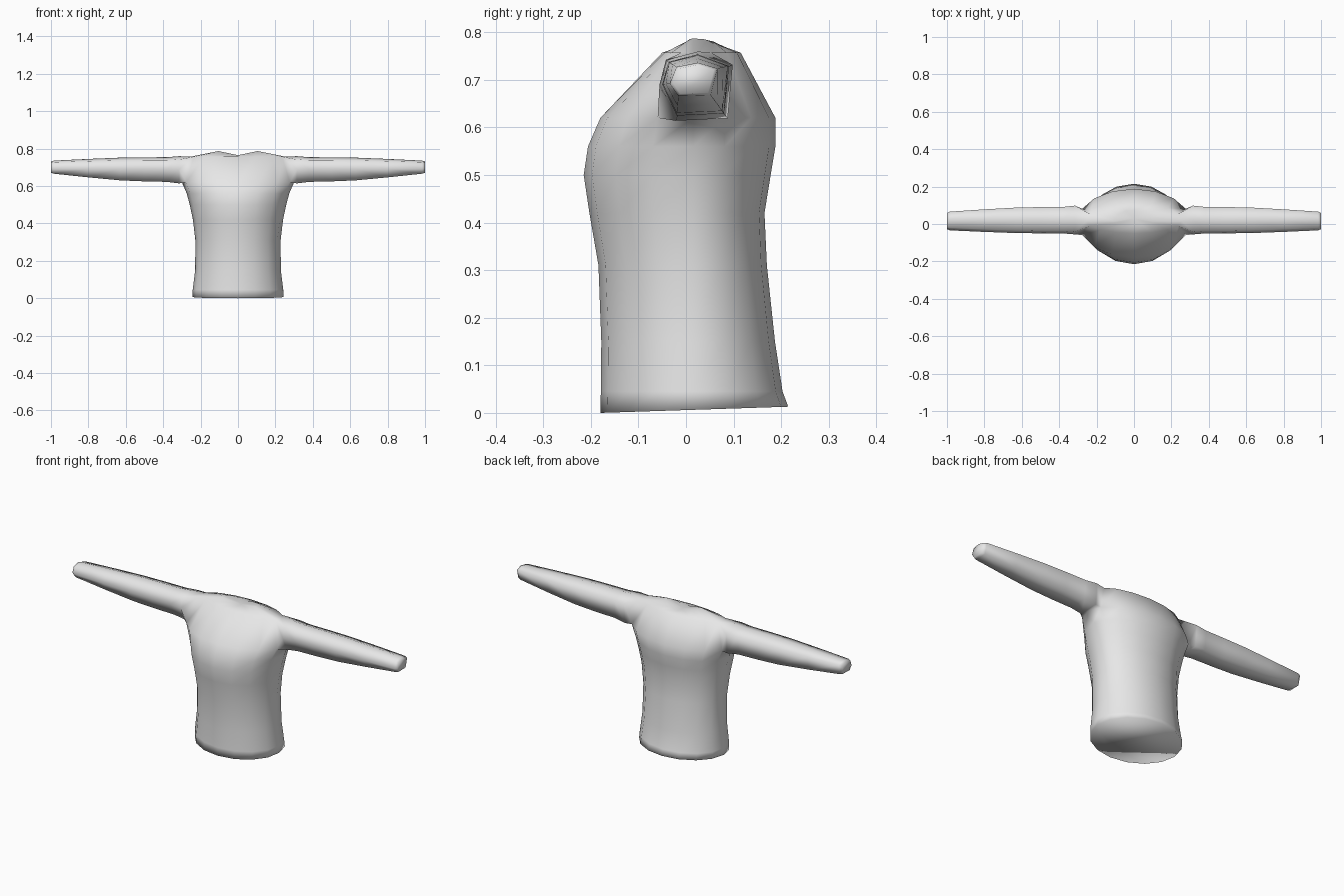
import bpy, bmesh, math

if "Cube" in bpy.data.objects:
    bpy.data.objects.remove(bpy.data.objects["Cube"])

SIDES = 16
Y0 = 0.015          # depth of the side seam

# torso rings: height, half width, front y, back y
RINGS = [
    (0.00, 0.243, -0.180, 0.215),
    (0.045, 0.242, -0.179, 0.203),
    (0.15, 0.229, -0.178, 0.187),
    (0.31, 0.228, -0.184, 0.170),
    (0.42, 0.241, -0.203, 0.165),
    (0.50, 0.258, -0.215, 0.178),
    (0.56, 0.274, -0.206, 0.188),
    (0.62, 0.300, -0.180, 0.188),
    (0.757, 0.255, -0.050, 0.115),
    (0.787, 0.105, -0.005, 0.075),
]
ARM_BAND = 7        # the sleeves grow out of the band above this ring

# sleeve outline (y, z) at the shoulder and at the cuff
SHOULDER = [(-0.053, 0.690), (-0.020, 0.617), (0.085, 0.622),
            (0.095, 0.730), (0.025, 0.757), (-0.040, 0.740)]
CUFF = [(-0.034, 0.692), (-0.016, 0.666), (0.052, 0.668),
        (0.066, 0.724), (0.025, 0.736), (-0.020, 0.727)]
# sleeve stations: x, blend towards the cuff, swelling
STATIONS = [(0.315, 0.0, 1.04), (0.38, 0.08, 0.98), (0.50, 0.16, 1.0),
            (0.63, 0.30, 1.02), (0.80, 0.62, 1.02), (0.985, 1.0, 1.0),
            (1.0, 1.0, 0.86)]

bm = bmesh.new()

# torso
rings = []
for level, (z, rx, yf, yb) in enumerate(RINGS):
    ring = []
    for i in range(SIDES):
        a = 2 * math.pi * i / SIDES
        x, s = rx * math.cos(a), math.sin(a)
        y = Y0 + s * ((yb - Y0) if s > 0 else (Y0 - yf))
        zz = z
        if level == 0:                       # hem rises slightly to the back
            zz += 0.013 * (y + 0.18) / 0.395
        if level == len(RINGS) - 1:          # neckline dips in the middle
            zz -= 0.022 * (1 - abs(x) / rx)
        ring.append(bm.verts.new((x, y, zz)))
    rings.append(ring)

arm_columns = {SIDES - 1, 0, SIDES // 2 - 1, SIDES // 2}
for level in range(len(rings) - 1):
    lo, hi = rings[level], rings[level + 1]
    for i in range(SIDES):
        if level == ARM_BAND and i in arm_columns:
            continue                         # armhole
        j = (i + 1) % SIDES
        bm.faces.new((lo[i], lo[j], hi[j], hi[i]))

# closed hem and neck
bm.faces.new(rings[0][::-1])
neck = bm.verts.new((0, 0.03, 0.764))
for i in range(SIDES):
    bm.faces.new((rings[-1][i], rings[-1][(i + 1) % SIDES], neck))


# sleeves
def sleeve(side):
    lo, hi = rings[ARM_BAND], rings[ARM_BAND + 1]
    mid = 0 if side > 0 else SIDES // 2
    front, back = (mid - side) % SIDES, (mid + side) % SIDES
    prev = [lo[front], lo[mid], lo[back], hi[back], hi[mid], hi[front]]
    for x, t, grow in STATIONS:
        pts = [(a[0] + (b[0] - a[0]) * t, a[1] + (b[1] - a[1]) * t)
               for a, b in zip(SHOULDER, CUFF)]
        cy = sum(p[0] for p in pts) / 6
        cz = sum(p[1] for p in pts) / 6
        ring = [bm.verts.new((side * x, cy + (y - cy) * grow, cz + (z - cz) * grow))
                for y, z in pts]
        for i in range(6):
            j = (i + 1) % 6
            bm.faces.new((prev[i], prev[j], ring[j], ring[i]))
        prev = ring
    bm.faces.new(prev)


sleeve(1)
sleeve(-1)

bmesh.ops.recalc_face_normals(bm, faces=bm.faces[:])
for f in bm.faces:
    f.smooth = True

mesh = bpy.data.meshes.new("sweater")
bm.to_mesh(mesh)
bm.free()
cloth = bpy.data.materials.new("light grey cloth")
cloth.diffuse_color = (0.8, 0.8, 0.8, 1)
cloth.use_nodes = True
cloth.node_tree.nodes["Principled BSDF"].inputs["Base Color"].default_value = cloth.diffuse_color
mesh.materials.append(cloth)
bpy.context.collection.objects.link(bpy.data.objects.new("sweater", mesh))
